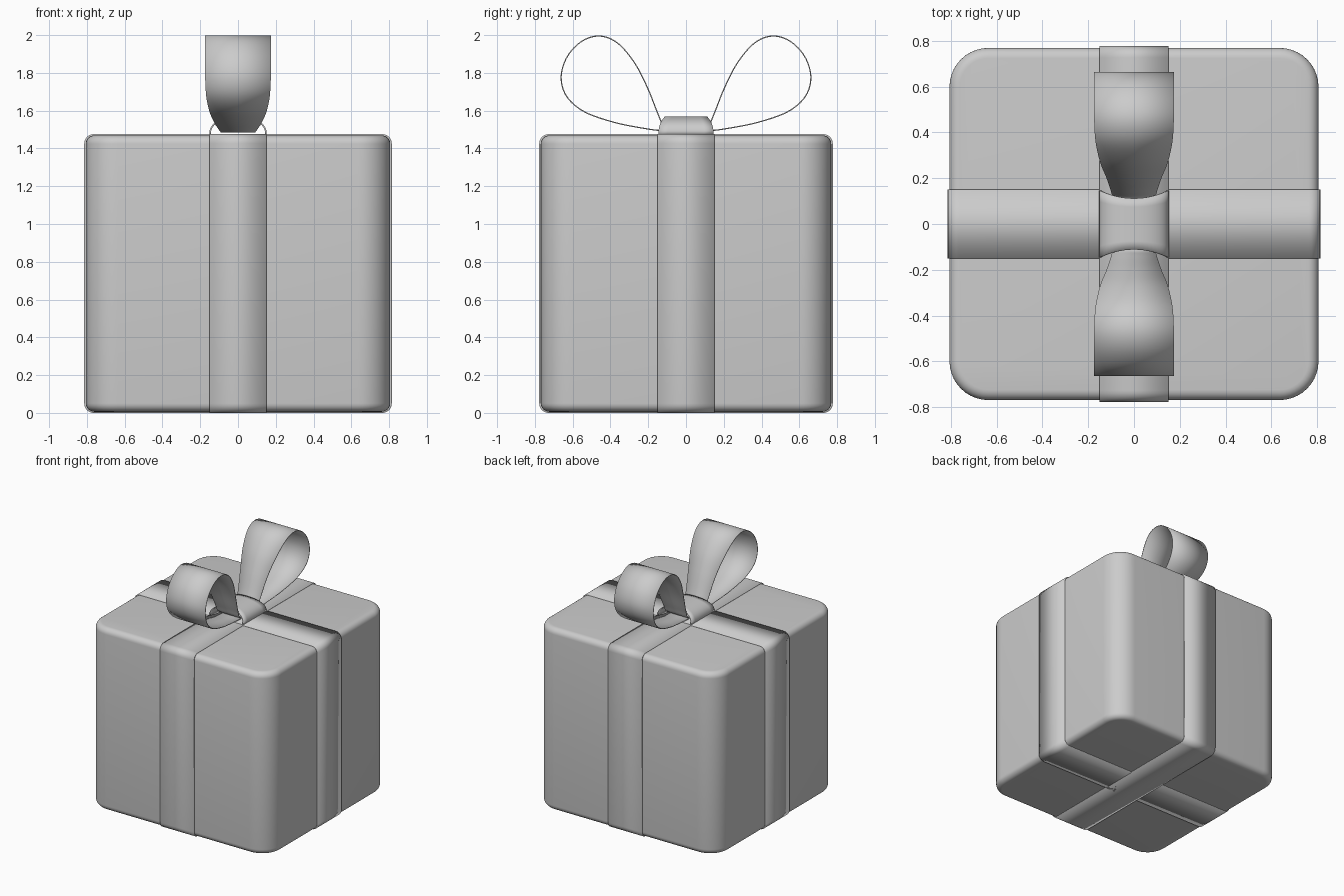
import bpy, bmesh
from math import sin, cos, pi, radians
from mathutils import Vector, geometry

if "Cube" in bpy.data.objects:
    bpy.data.objects.remove(bpy.data.objects["Cube"])


def add_object(name, verts, faces, thickness=0, mirror=False):
    mesh = bpy.data.meshes.new(name)
    mesh.from_pydata(verts, [], faces)
    bm = bmesh.new()
    bm.from_mesh(mesh)
    bmesh.ops.recalc_face_normals(bm, faces=bm.faces)
    bm.to_mesh(mesh)
    bm.free()
    ob = bpy.data.objects.new(name, mesh)
    bpy.context.collection.objects.link(ob)
    if thickness:
        mod = ob.modifiers.new("thickness", 'SOLIDIFY')
        mod.thickness = thickness
        mod.offset = -1
    if mirror:
        mod = ob.modifiers.new("mirror", 'MIRROR')
        mod.use_axis = (False, True, False)
    bpy.ops.object.select_all(action='DESELECT')
    ob.select_set(True)
    bpy.context.view_layer.objects.active = ob
    bpy.ops.object.shade_smooth_by_angle(angle=radians(35))
    return ob


def rounded_rect(hx, hy, r, n=10):
    pts = []
    for k, (sx, sy) in enumerate([(1, 1), (-1, 1), (-1, -1), (1, -1)]):
        for i in range(n + 1):
            a = pi / 2 * (k + i / n)
            pts.append((sx * (hx - r) + r * cos(a), sy * (hy - r) + r * sin(a)))
    return pts


def grid_faces(rows, cols, wrap=False):
    last = cols if wrap else cols - 1
    return [(r * cols + c, r * cols + (c + 1) % cols,
             (r + 1) * cols + (c + 1) % cols, (r + 1) * cols + c)
            for r in range(rows - 1) for c in range(last)]


# Box: rounded plan lofted through a rounded top and bottom edge
HX, HY, Z0, Z1, EDGE, CORNER = 0.806, 0.769, 0.006, 1.469, 0.045, 0.17
levels = []
for i in range(7):
    a = pi / 2 * i / 6
    levels.append((EDGE * (1 - sin(a)), Z0 + EDGE * (1 - cos(a))))
levels += [(inset, Z0 + Z1 - z) for inset, z in reversed(levels)]
verts = []
for inset, z in levels:
    ring = rounded_rect(HX - inset, HY - inset, CORNER - inset)
    verts += [(x, y, z) for x, y in ring]
cols = len(ring)
faces = grid_faces(len(levels), cols, True)
faces += [tuple(range(cols)), tuple(range(len(verts) - cols, len(verts)))]
add_object("gift_box", verts, faces)

# Ribbon bands wrapped right around the box in both directions
HALF, TOP = 0.15, 1.476
for name, reach, along_x in (("ribbon_band_front_back", 0.777, False),
                             ("ribbon_band_sides", 0.814, True)):
    loop = rounded_rect(reach, TOP / 2, 0.05, 6)
    verts = []
    for s in (-HALF, HALF):
        for p, q in loop:
            verts.append((p, s, q + TOP / 2) if along_x else (s, p, q + TOP / 2))
    add_object(name, verts, grid_faces(2, len(loop), True), 0.012)

# Bow loops: (y, z, half width) along the strip, smoothed and mirrored
path = [(0.02, 1.495, 0.09), (0.105, 1.505, 0.095), (0.14, 1.57, 0.10),
        (0.20, 1.72, 0.12), (0.27, 1.855, 0.148), (0.36, 1.96, 0.168),
        (0.455, 1.998, 0.174), (0.55, 1.972, 0.174), (0.63, 1.89, 0.174),
        (0.664, 1.78, 0.174), (0.635, 1.675, 0.168), (0.54, 1.592, 0.15),
        (0.38, 1.535, 0.125), (0.22, 1.503, 0.104), (0.12, 1.490, 0.095),
        (0.02, 1.484, 0.09)]
pts = [Vector(p) for p in path]
smooth = []
for i in range(len(pts) - 1):
    a, b = pts[i], pts[i + 1]
    ta = (b - pts[max(i - 1, 0)]) / 6
    tb = (pts[min(i + 2, len(pts) - 1)] - a) / 6
    smooth += geometry.interpolate_bezier(a, a + ta, b - tb, b, 7)[:-1]
smooth.append(pts[-1])
verts = [(s * w, y, z) for y, z, w in smooth for s in (-1, 0, 1)]
add_object("bow_loops", verts, grid_faces(len(smooth), 3), 0.006, True)

# Knot: arched strip over the middle, pinched at its crown
verts = []
N, M = 24, 6
for i in range(N + 1):
    a = pi * i / N
    x = 0.152 * cos(a)
    z = 1.474 + 0.095 * sin(a) ** 0.8
    half_y = 0.112 + 0.034 * (x / 0.152) ** 2
    verts += [(x, half_y * (2 * j / M - 1), z) for j in range(M + 1)]
add_object("bow_knot", verts, grid_faces(N + 1, M + 1), 0.008)
